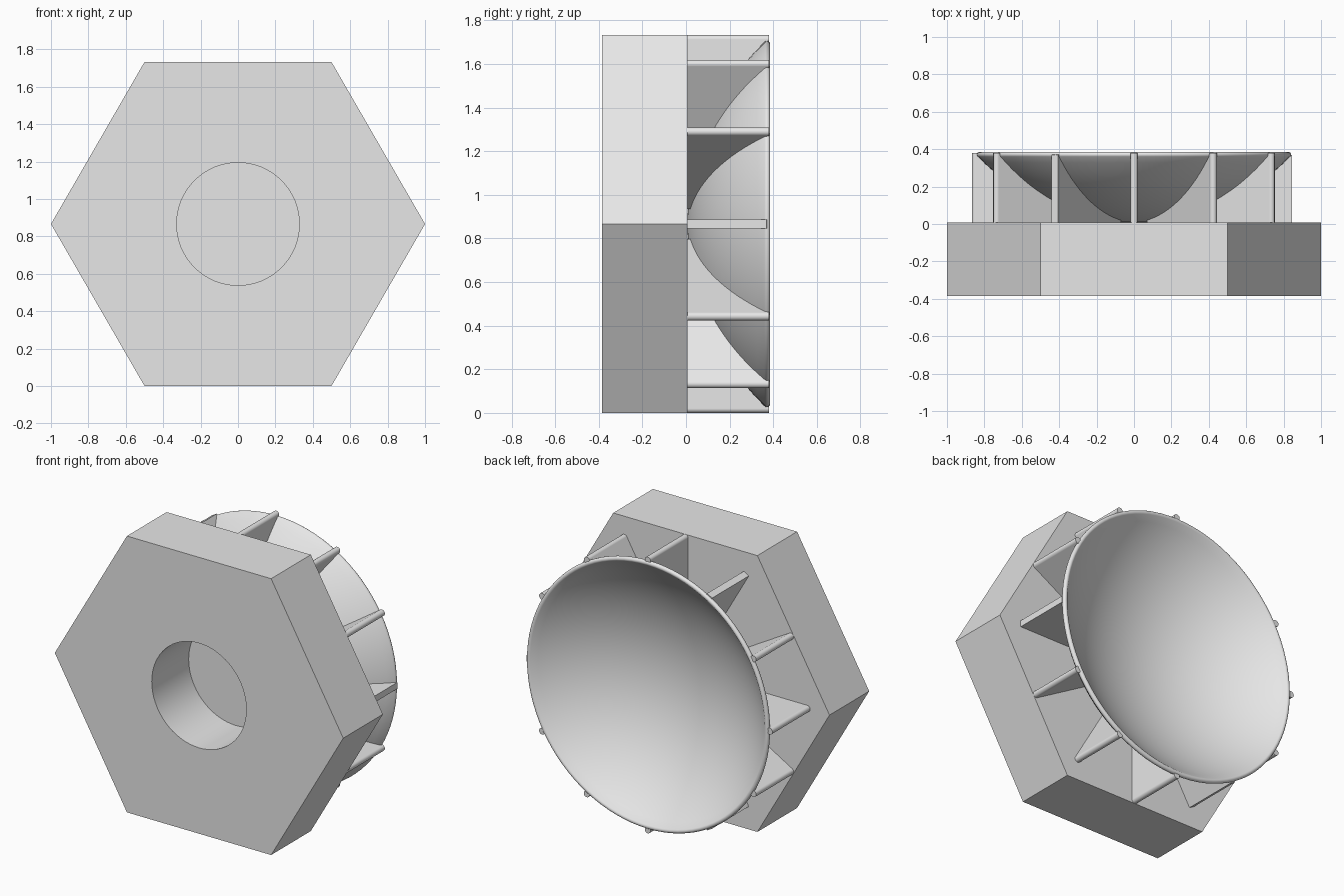
import bpy, bmesh, math
from mathutils import Matrix, Vector

if "Cube" in bpy.data.objects:
    bpy.data.objects.remove(bpy.data.objects["Cube"], do_unlink=True)

CZ = math.sqrt(3) / 2            # height of the central axis
FRONT, PLATE, RIM = -0.386, 0.007, 0.386
RIB_R, RIB_T = 0.846, 0.02       # rib outer radius and half thickness
BOWL_R = 1.165                   # radius of the bowl's outer sphere
BOWL_C = PLATE + BOWL_R          # its centre along y
WALL = 0.03

grey = bpy.data.materials.new("light_grey")
grey.use_nodes = True
grey.diffuse_color = (0.8, 0.8, 0.8, 1)
grey.node_tree.nodes["Principled BSDF"].inputs["Base Color"].default_value = (0.8, 0.8, 0.8, 1)


def finish(name, bm, smooth=True):
    bmesh.ops.recalc_face_normals(bm, faces=bm.faces)
    mesh = bpy.data.meshes.new(name)
    bm.to_mesh(mesh)
    bm.free()
    mesh.materials.append(grey)
    obj = bpy.data.objects.new(name, mesh)
    bpy.context.collection.objects.link(obj)
    obj.location.z = CZ
    bpy.ops.object.select_all(action='DESELECT')
    obj.select_set(True)
    bpy.context.view_layer.objects.active = obj
    if smooth:
        bpy.ops.object.shade_smooth_by_angle(angle=math.radians(30))
    return obj


def prism(bm, points, direction, matrix=Matrix()):
    """Extrude a closed outline along a direction."""
    face = bm.faces.new([bm.verts.new(matrix @ Vector(p)) for p in points])
    ext = bmesh.ops.extrude_face_region(bm, geom=[face], use_keep_orig=True)
    verts = [g for g in ext["geom"] if isinstance(g, bmesh.types.BMVert)]
    bmesh.ops.translate(bm, verts=verts, vec=matrix.to_3x3() @ Vector(direction))


def ring(radius, count, y):
    steps = [2 * math.pi * i / count for i in range(count)]
    return [(radius * math.cos(a), y, radius * math.sin(a)) for a in steps]


# Hexagonal base with a blind round hole in the front
bm = bmesh.new()
prism(bm, ring(1, 6, FRONT), (0, PLATE - FRONT, 0))
base = finish("hex_base", bm, False)
bm = bmesh.new()
prism(bm, ring(0.328, 64, FRONT - 0.1), (0, 0.08 - FRONT, 0))
cutter = finish("hole_cutter", bm, False)
cutter.hide_render = True
mod = base.modifiers.new("hole", 'BOOLEAN')
mod.operation, mod.solver, mod.object = 'DIFFERENCE', 'EXACT', cutter
bpy.context.view_layer.objects.active = base
bpy.ops.object.modifier_apply(modifier="hole")
bpy.data.objects.remove(cutter, do_unlink=True)
bpy.ops.object.select_all(action='DESELECT')
base.select_set(True)
bpy.ops.object.shade_smooth_by_angle(angle=math.radians(30))

# Shallow dish: outer arc, rounded lip, inner arc, spun about the y axis
mid = BOWL_R - WALL / 2
end = math.asin((0.84 - WALL / 2) / mid)


def arc(radius, a):
    return (radius * math.sin(a), BOWL_C - radius * math.cos(a), 0)


N = 20
profile = [arc(BOWL_R, end * i / N) for i in range(N + 1)]
lip = arc(mid, end)
for i in range(1, 8):
    a = end - math.pi / 2 + math.pi * i / 8
    profile.append((lip[0] + WALL / 2 * math.cos(a), lip[1] + WALL / 2 * math.sin(a), 0))
profile += [arc(BOWL_R - WALL, end * i / N) for i in range(N, -1, -1)]
bm = bmesh.new()
verts = [bm.verts.new(p) for p in profile]
edges = [bm.edges.new(pair) for pair in zip(verts, verts[1:])]
bmesh.ops.spin(bm, geom=verts + edges, cent=(0, 0, 0), axis=(0, 1, 0),
               angle=2 * math.pi, steps=96)
bmesh.ops.remove_doubles(bm, verts=bm.verts, dist=0.0004)
finish("dish", bm)

# Twelve radial ribs under the dish; every fourth one has a square edge
outline = [arc(mid, end * i / 16) for i in range(3, 17)]
outline = [(x, y, -RIB_T) for x, y, z in outline]
outline += [(RIB_R, 0.37, -RIB_T), (RIB_R, 0, -RIB_T), (outline[0][0], 0, -RIB_T)]
for k in range(12):
    turn = Matrix.Rotation(-k * math.pi / 6, 4, 'Y')
    bm = bmesh.new()
    prism(bm, outline, (0, 0, 2 * RIB_T), turn)
    if k % 4:
        # Round bead along the outer edge
        bead = [(x + RIB_R, y, z) for x, y, z in ring(RIB_T, 20, 0)]
        prism(bm, bead, (0, RIM - 0.006, 0), turn)
    finish(f"rib_{k + 1}", bm)
